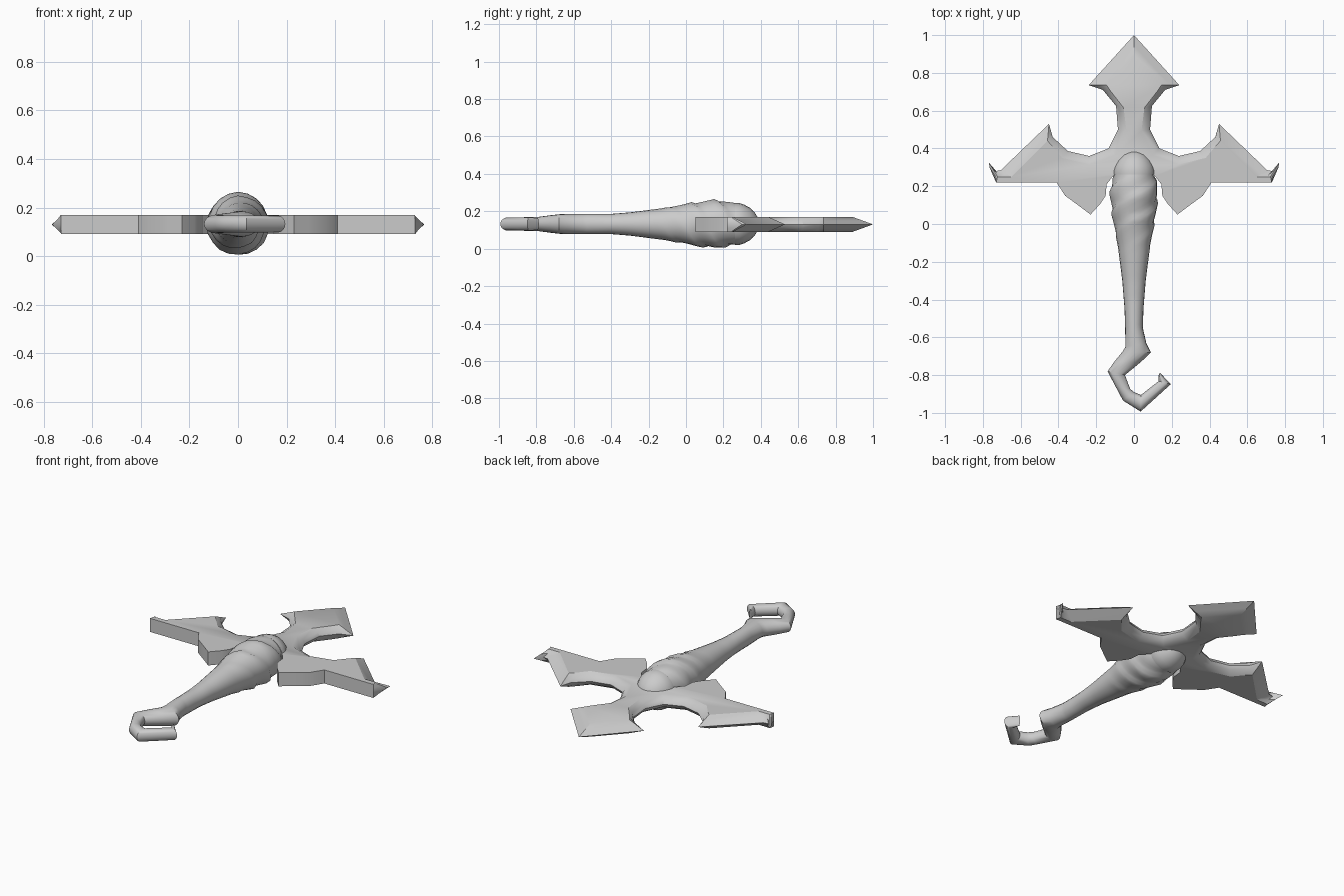
import bpy, math
from mathutils import Vector

if "Cube" in bpy.data.objects:
    bpy.data.objects.remove(bpy.data.objects["Cube"])

ZC = 0.132


def make(name, verts, faces, angle):
    me = bpy.data.meshes.new(name)
    me.from_pydata(verts, [], faces)
    ob = bpy.data.objects.new(name, me)
    bpy.context.collection.objects.link(ob)
    bpy.ops.object.select_all(action='DESELECT')
    ob.select_set(True)
    bpy.context.view_layer.objects.active = ob
    bpy.ops.object.mode_set(mode='EDIT')
    bpy.ops.mesh.select_all(action='SELECT')
    bpy.ops.mesh.normals_make_consistent(inside=False)
    bpy.ops.object.mode_set(mode='OBJECT')
    bpy.ops.object.shade_smooth_by_angle(angle=math.radians(angle))
    return ob


def loft(name, rings, angle=40):
    n = len(rings[0])
    verts = [v for r in rings for v in r]
    faces = [list(range(n)), list(range(len(verts) - n, len(verts)))]
    for k in range(len(rings) - 1):
        for i in range(n):
            j = (i + 1) % n
            faces.append([k*n + i, k*n + j, (k + 1)*n + j, (k + 1)*n + i])
    return make(name, verts, faces, angle)


def ring(left, right, rz, n=20, fold=None):
    """Ellipse spanning left-right in plan, half height rz."""
    a, b = Vector((*left, ZC)), Vector((*right, ZC))
    c, h = (a + b) / 2, (b - a) / 2
    out = []
    for i in range(n):
        t = 2 * math.pi * i / n
        s = fold(t) if fold else 1
        out.append(c + h * math.cos(t) * s + Vector((0, 0, rz * math.sin(t) * s)))
    return out


# Blade plate: right half outline, outer edge x, y and top-face edge x, y
half = [
    (0, 1.0, 0, 0.89), (0.24, 0.735, 0.145, 0.735), (0.165, 0.71, 0.125, 0.705),
    (0.095, 0.625, 0.055, 0.615), (0.085, 0.50, 0.04, 0.495), (0.135, 0.40, 0.10, 0.365),
    (0.237, 0.36, 0.235, 0.315), (0.35, 0.386, 0.38, 0.35), (0.43, 0.46, 0.43, 0.41),
    (0.45, 0.53, 0.458, 0.44), (0.705, 0.285, 0.65, 0.25), (0.735, 0.28, 0.70, 0.25),
    (0.768, 0.325, 0.722, 0.25), (0.765, 0.30, 0.725, 0.24), (0.73, 0.22, 0.73, 0.22),
    (0.41, 0.22, 0.41, 0.22), (0.365, 0.15, 0.365, 0.15), (0.29, 0.095, 0.29, 0.095),
    (0.23, 0.05, 0.23, 0.05), (0.18, 0.105, 0.18, 0.105), (0.15, 0.15, 0.15, 0.15),
    (0.145, 0.21, 0.145, 0.21), (0.11, 0.255, 0.11, 0.255),
]
bulge = [0.75 if 2 <= i <= 8 else 0.5 for i in range(len(half))]
pts = list(zip(half, bulge))
pts += [((-p[0], p[1], -p[2], p[3]), t) for p, t in reversed(pts[1:])]


def plate_ring(kind, z):
    out = []
    for (ox, oy, ix, iy), t in pts:
        f = {'in': 0, 'mid': t, 'out': 1}[kind]
        out.append((ix + (ox - ix) * f, iy + (oy - iy) * f, 0.13 + z))
    return out


loft("blade_plate", [plate_ring('in', 0.04), plate_ring('mid', 0.02), plate_ring('out', 0),
                     plate_ring('mid', -0.02), plate_ring('in', -0.04)], 32)

# Grip: tapering body with twisted folds, then the hooked tail
profile = [(0.27, 0.108), (0.2, 0.122), (0.15, 0.126), (0.05, 0.115), (-0.12, 0.085),
           (-0.3, 0.062), (-0.45, 0.05), (-0.55, 0.047)]


def radius(y):
    for (y0, r0), (y1, r1) in zip(profile, profile[1:]):
        if y >= y1 - 1e-6:
            return r0 + (r1 - r0) * (y - y0) / (y1 - y0)


rings = []
for k in range(42):
    y = 0.27 - 0.02 * k
    r = radius(y)
    amp = 0.12 * max(0, min(1, (y + 0.15) / 0.2, (0.29 - y) / 0.06))
    fold = lambda t, y=y, a=amp: 1 + a * ((3 * t / (2 * math.pi) + y * 8) % 1 - 0.5)
    rings.append(ring((-r, y), (r, y), max(r, 0.054), fold=fold))
tail = [((-0.045, -0.65), (0.065, -0.63), 0.054), ((-0.06, -0.675), (0.09, -0.68), 0.052),
        ((-0.105, -0.73), (0.037, -0.73), 0.046), ((-0.14, -0.78), (-0.048, -0.80), 0.038),
        ((-0.095, -0.865), (-0.02, -0.873), 0.036), ((-0.058, -0.935), (0.0, -0.89), 0.036),
        ((0.035, -0.993), (0.037, -0.905), 0.036), ((0.195, -0.848), (0.13, -0.832), 0.035),
        ((0.137, -0.787), (0.131, -0.80), 0.032)]
rings += [ring(*s) for s in tail]
loft("twisted_grip", rings, 40)

# Domed cap at the centre of the blade
cap = [(0.262, 0.112), (0.285, 0.112), (0.31, 0.104), (0.34, 0.088), (0.365, 0.065),
       (0.385, 0.033), (0.392, 0.005)]
loft("grip_cap", [ring((-r, y), (r, y), r) for y, r in cap], 40)
